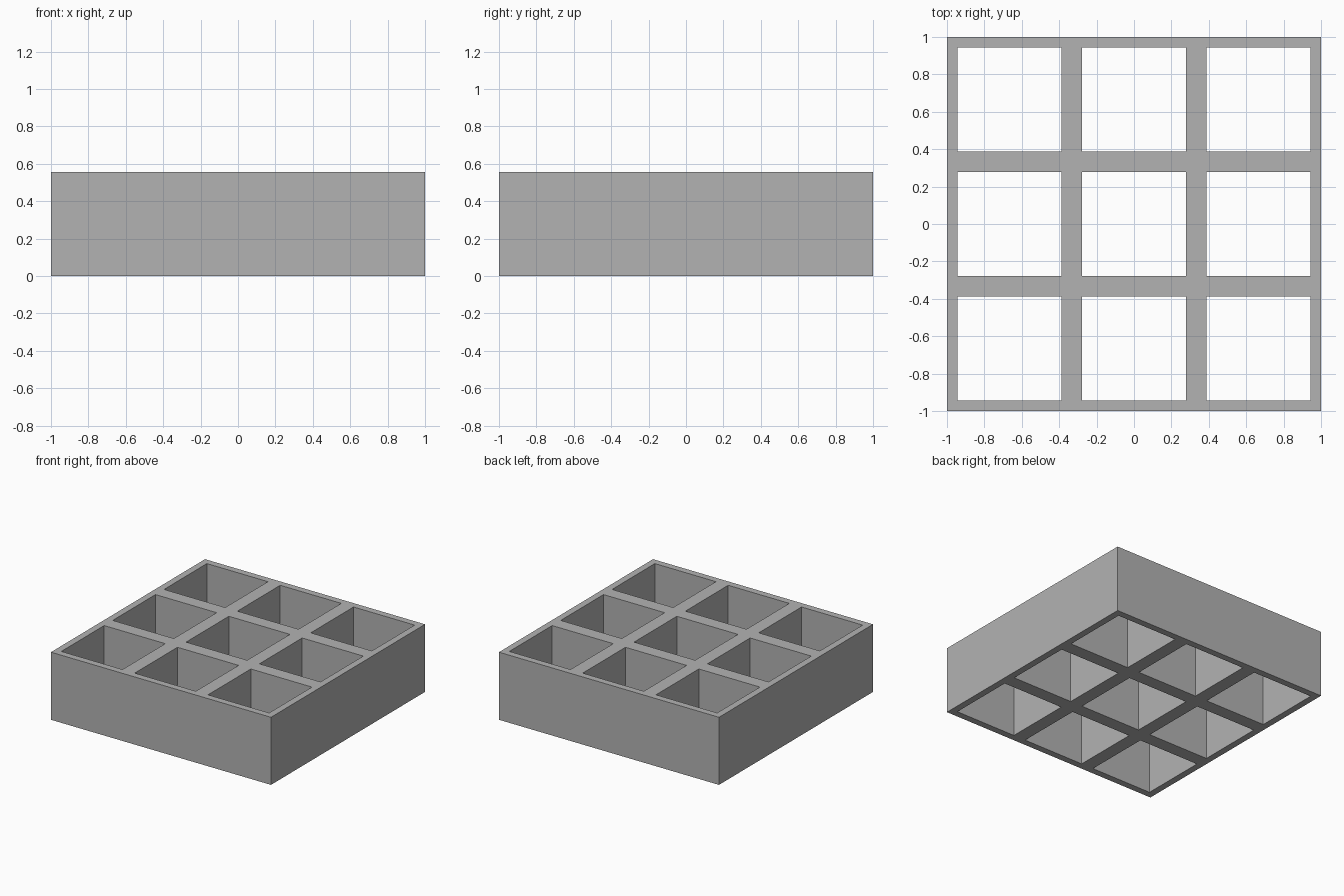
import bpy
import bmesh

cube = bpy.data.objects.get("Cube")
if cube:
    bpy.data.objects.remove(cube, do_unlink=True)

CELLS = 3
PITCH = 2 / CELLS
WALL = PITCH / 12          # wall on each side of a cell
HEIGHT = PITCH - 2 * WALL  # cells are as deep as they are wide

# Grid lines: outer edges plus both sides of every opening
lines = [-1.0]
for i in range(CELLS):
    start = -1 + i * PITCH
    lines += [start + WALL, start + PITCH - WALL]
lines.append(1.0)

# Flat lattice, leaving the openings empty
bm = bmesh.new()
verts = [[bm.verts.new((x, y, 0)) for y in lines] for x in lines]
for i in range(len(lines) - 1):
    for j in range(len(lines) - 1):
        if i % 2 and j % 2:
            continue
        bm.faces.new((verts[i][j], verts[i + 1][j],
                      verts[i + 1][j + 1], verts[i][j + 1]))

# Raise the lattice into a solid
result = bmesh.ops.extrude_face_region(bm, geom=bm.faces[:], use_keep_orig=True)
top = [v for v in result["geom"] if isinstance(v, bmesh.types.BMVert)]
bmesh.ops.translate(bm, verts=top, vec=(0, 0, HEIGHT))
bmesh.ops.recalc_face_normals(bm, faces=bm.faces[:])

mesh = bpy.data.meshes.new("divided_grid_frame")
bm.to_mesh(mesh)
bm.free()
frame = bpy.data.objects.new("divided_grid_frame", mesh)
bpy.context.collection.objects.link(frame)

# Plain grey finish
grey = bpy.data.materials.new("plain_grey")
grey.use_nodes = True
colour = (0.45, 0.45, 0.45, 1)
grey.diffuse_color = colour
for node in grey.node_tree.nodes:
    if node.type == "BSDF_PRINCIPLED":
        node.inputs["Base Color"].default_value = colour
mesh.materials.append(grey)
